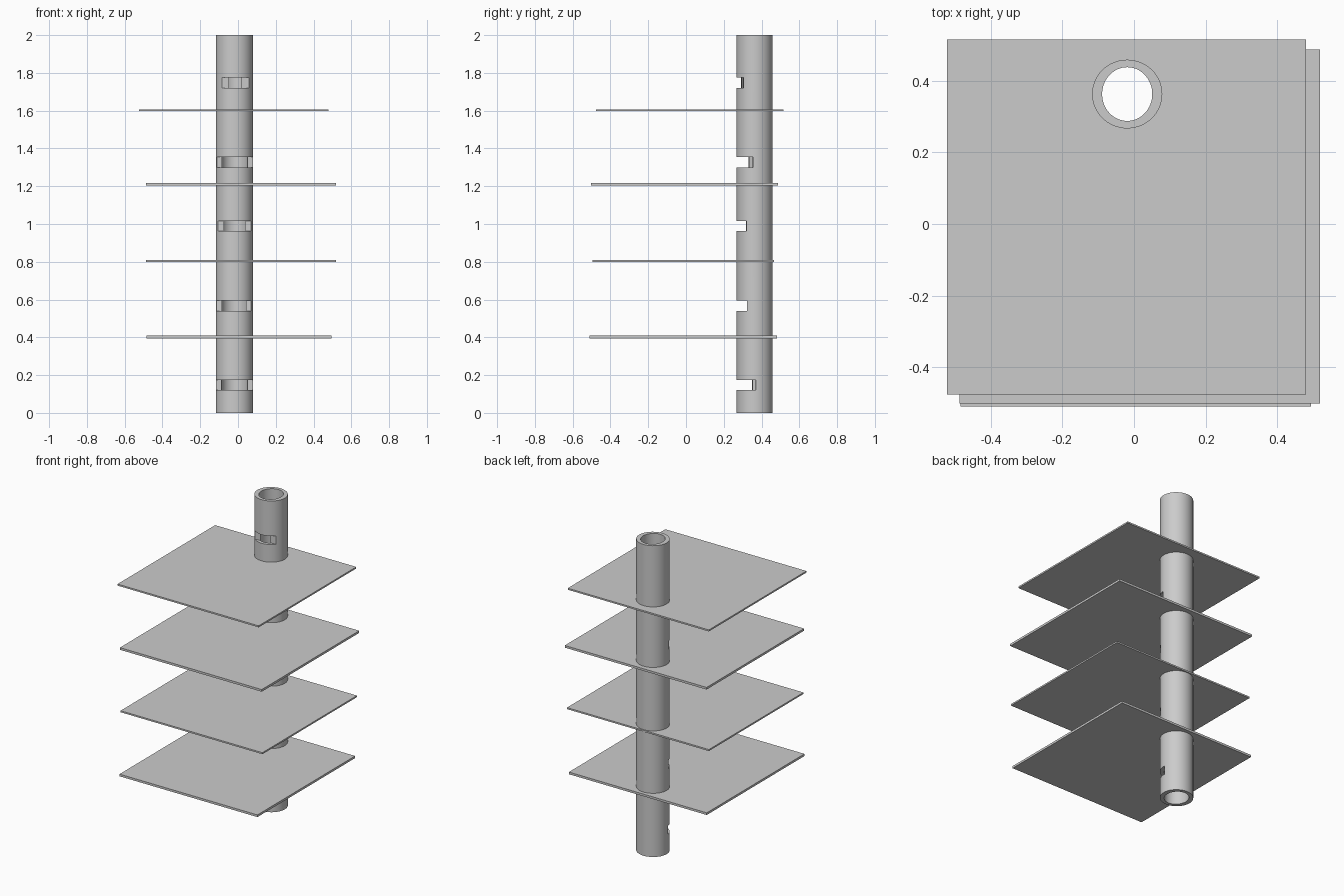
import bpy, bmesh, math

cube = bpy.data.objects.get("Cube")
if cube:
    bpy.data.objects.remove(cube, do_unlink=True)

grey = bpy.data.materials.new("plain grey")
grey.use_nodes = True
colour = (0.6, 0.6, 0.6, 1)
grey.diffuse_color = colour
grey.node_tree.nodes["Principled BSDF"].inputs["Base Color"].default_value = colour

CX, CY = -0.019, 0.363


def prism(name, outline, z0, z1):
    """Extrude a flat outline from z0 to z1."""
    bm = bmesh.new()
    face = bm.faces.new([bm.verts.new((x, y, z0)) for x, y in outline])
    ext = bmesh.ops.extrude_face_region(bm, geom=[face])
    top = [v for v in ext["geom"] if isinstance(v, bmesh.types.BMVert)]
    bmesh.ops.translate(bm, verts=top, vec=(0, 0, z1 - z0))
    bmesh.ops.recalc_face_normals(bm, faces=bm.faces)
    mesh = bpy.data.meshes.new(name)
    bm.to_mesh(mesh)
    bm.free()
    mesh.materials.append(grey)
    obj = bpy.data.objects.new(name, mesh)
    bpy.context.collection.objects.link(obj)
    return obj


def ellipse(rx, ry, n=64):
    return [(CX + rx * math.cos(2 * math.pi * i / n),
             CY + ry * math.sin(2 * math.pi * i / n)) for i in range(n)]


def cut(obj, cutter):
    """Subtract the cutter, bake the result and drop the cutter."""
    mod = obj.modifiers.new("cut", "BOOLEAN")
    mod.operation, mod.solver, mod.object = "DIFFERENCE", "EXACT", cutter
    bpy.context.view_layer.update()
    baked = bpy.data.meshes.new_from_object(
        obj.evaluated_get(bpy.context.evaluated_depsgraph_get()))
    obj.modifiers.clear()
    obj.data = baked
    bpy.data.objects.remove(cutter, do_unlink=True)


# Hollow upright tube
tube = prism("tube", ellipse(0.098, 0.096), 0, 2)
cut(tube, prism("bore", ellipse(0.07, 0.075), -0.1, 2.1))

# Front slots: bottom height, depth at the -x side, depth at the +x side
for z, y_neg, y_pos in [(0.12, 0.35, 0.37), (0.54, 0.34, 0.322), (0.962, 0.318, 0.32),
                        (1.30, 0.33, 0.355), (1.72, 0.288, 0.306)]:
    x0, x1 = CX - 0.1, CX + 0.1
    cut(tube, prism("slot", [(x0, 0.2), (x1, 0.2), (x1, y_pos), (x0, y_neg)], z, z + 0.055))

# Thin shelves threaded on the tube
shelves = [(-0.485, 0.495, -0.51, 0.482, 0.395, 0.409),
           (-0.488, 0.52, -0.495, 0.465, 0.80, 0.81),
           (-0.488, 0.52, -0.502, 0.488, 1.204, 1.218),
           (-0.523, 0.48, -0.476, 0.515, 1.597, 1.607)]
for i, (x0, x1, y0, y1, z0, z1) in enumerate(shelves, 1):
    shelf = prism(f"shelf_{i}", [(x0, y0), (x1, y0), (x1, y1), (x0, y1)], z0, z1)
    cut(shelf, prism("shelf_hole", ellipse(0.085, 0.085), z0 - 0.1, z1 + 0.1))

# Smooth round walls with sharp rims
bpy.ops.object.select_all(action="DESELECT")
tube.select_set(True)
bpy.context.view_layer.objects.active = tube
bpy.ops.object.shade_smooth_by_angle(angle=math.radians(30))
